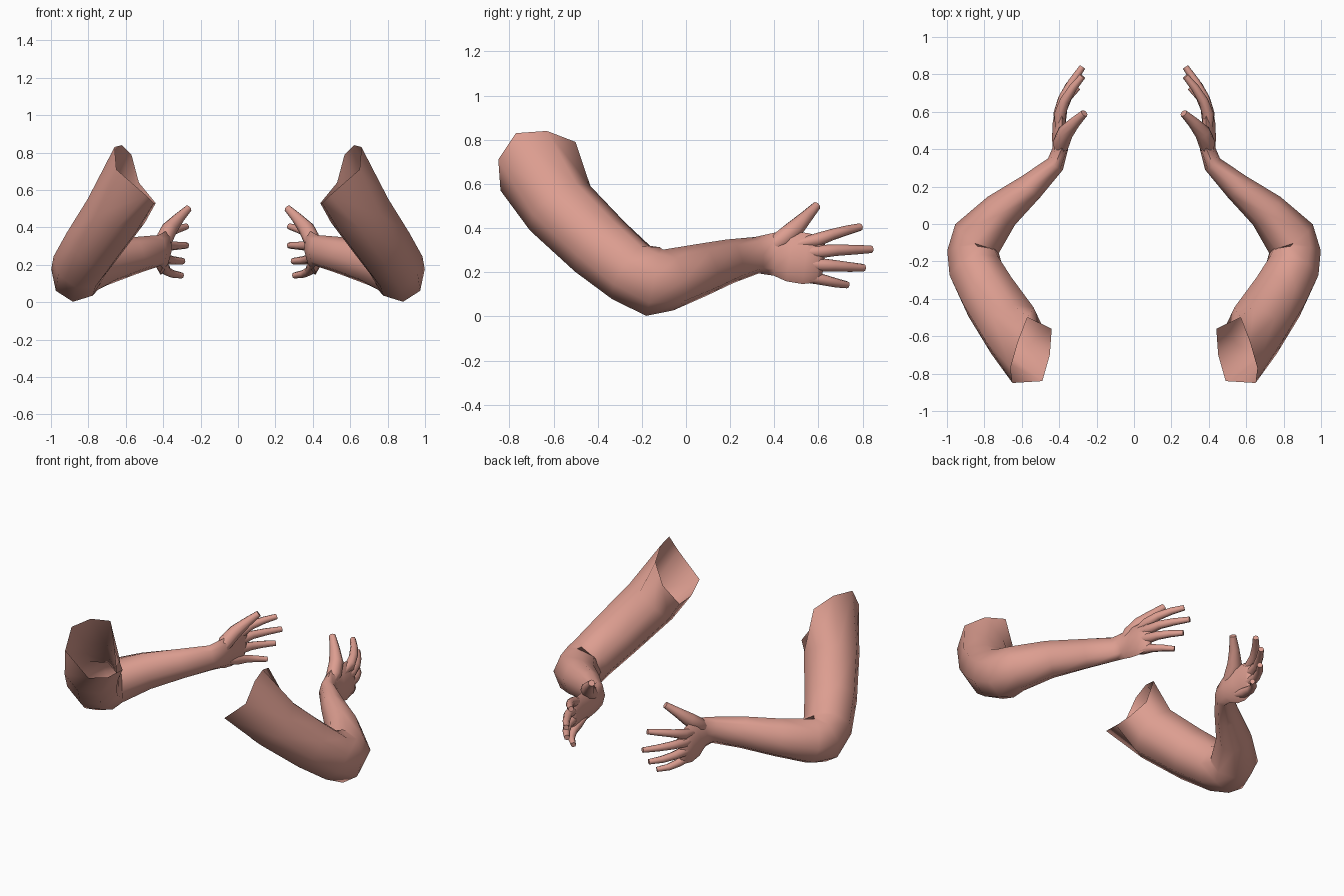
import bpy, bmesh, math
from mathutils import Vector

skin = bpy.data.materials.new("skin pink")
skin.diffuse_color = (0.72, 0.34, 0.28, 1)

FLEX = Vector((0.58, 0.375, 0.72)).normalized()  # hinge axis of the elbow


def rings_along(path, sides):
    """Cross-sections along a path of (x, y, z, half width, half height)."""
    pts = [Vector(p[:3]) for p in path]
    rings = []
    for i, p in enumerate(path):
        t = (pts[min(i + 1, len(pts) - 1)] - pts[max(i - 1, 0)]).normalized()
        n = (FLEX - t * FLEX.dot(t)).normalized()
        u = n.cross(t)
        wide, tall = (n - u).normalized(), (n + u).normalized()
        ring = []
        for k in range(sides):
            a = 2 * math.pi * k / sides
            ring.append(pts[i] + wide * p[3] * math.cos(a) + tall * p[4] * math.sin(a))
        rings.append(ring)
    return rings


def loft(name, rings, cap_start, cap_end):
    """Skin the rings, smooth the result and mirror it to the other side."""
    bm = bmesh.new()
    loops = [[bm.verts.new(v) for v in r] for r in rings]
    n = len(loops[0])
    for a, b in zip(loops, loops[1:]):
        for k in range(n):
            bm.faces.new((a[k], a[(k + 1) % n], b[(k + 1) % n], b[k]))
    if cap_start:
        bm.faces.new(loops[0])
    if cap_end:
        bm.faces.new(loops[-1])
    bmesh.ops.recalc_face_normals(bm, faces=bm.faces)
    me = bpy.data.meshes.new(name)
    bm.to_mesh(me)
    bm.free()
    me.materials.append(skin)
    ob = bpy.data.objects.new(name, me)
    bpy.context.collection.objects.link(ob)
    bpy.context.view_layer.objects.active = ob
    ob.select_set(True)
    bpy.ops.object.shade_smooth_by_angle(angle=math.radians(75))
    ob.select_set(False)
    ob.modifiers.new("other side", 'MIRROR').use_axis[0] = True
    return ob


# Arm: open uneven shoulder cut, then upper arm, elbow, forearm, wrist, palm
shoulder_cut = [Vector(v) for v in (
    (0.66, -0.77, 0.83), (0.62, -0.63, 0.84), (0.57, -0.50, 0.79), (0.53, -0.52, 0.64),
    (0.44, -0.56, 0.53), (0.45, -0.70, 0.53), (0.49, -0.84, 0.57), (0.65, -0.85, 0.71))]
arm_path = [
    (0.55, -0.67, 0.68, 0.17, 0.17),
    (0.65, -0.57, 0.49, 0.17, 0.17),
    (0.77, -0.39, 0.315, 0.16, 0.16),
    (0.845, -0.25, 0.20, 0.15, 0.15),
    (0.86, -0.15, 0.158, 0.14, 0.16),
    (0.84, -0.08, 0.165, 0.14, 0.14),
    (0.71, 0.07, 0.21, 0.105, 0.12),
    (0.55, 0.20, 0.25, 0.075, 0.10),
    (0.42, 0.32, 0.277, 0.050, 0.083),
    (0.395, 0.40, 0.282, 0.042, 0.098),
    (0.40, 0.47, 0.272, 0.038, 0.115),
    (0.40, 0.54, 0.262, 0.035, 0.117),
    (0.395, 0.595, 0.258, 0.030, 0.105),
    (0.385, 0.62, 0.255, 0.015, 0.085)]
loft("arm", [shoulder_cut] + rings_along(arm_path, 8)[1:], False, True)

# Fingers and thumb: points along each digit with its radius, rooted in the palm
digits = {
    "index_finger": [(0.40, 0.50, 0.325, 0.022), (0.395, 0.59, 0.345, 0.031),
                     (0.37, 0.66, 0.37, 0.026), (0.325, 0.73, 0.390, 0.022),
                     (0.275, 0.79, 0.405, 0.017)],
    "middle_finger": [(0.40, 0.50, 0.285, 0.022), (0.40, 0.59, 0.292, 0.031),
                      (0.375, 0.68, 0.30, 0.026), (0.33, 0.76, 0.302, 0.022),
                      (0.275, 0.84, 0.304, 0.017)],
    "ring_finger": [(0.40, 0.50, 0.245, 0.022), (0.40, 0.59, 0.235, 0.031),
                    (0.38, 0.67, 0.23, 0.026), (0.345, 0.74, 0.224, 0.022),
                    (0.295, 0.805, 0.22, 0.017)],
    "little_finger": [(0.40, 0.47, 0.205, 0.022), (0.395, 0.55, 0.183, 0.031),
                      (0.38, 0.62, 0.166, 0.025), (0.35, 0.68, 0.152, 0.021),
                      (0.30, 0.73, 0.143, 0.016)],
    "thumb": [(0.40, 0.36, 0.29, 0.025), (0.39, 0.43, 0.345, 0.045),
              (0.365, 0.49, 0.395, 0.043), (0.315, 0.545, 0.452, 0.030),
              (0.265, 0.592, 0.502, 0.020)],
}
for name, path in digits.items():
    loft(name, rings_along([p + (p[3],) for p in path], 8), True, True)
